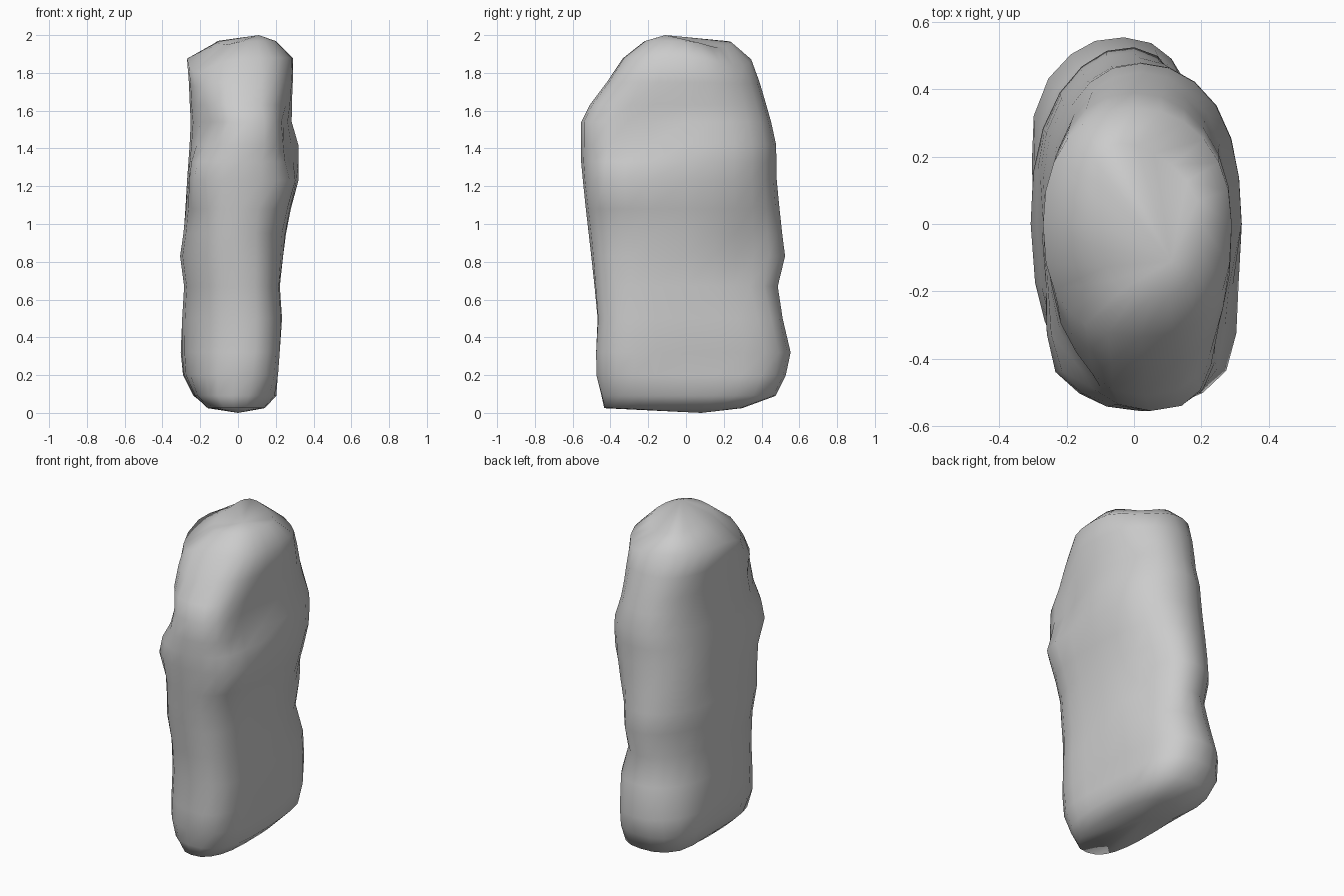
import bpy, bmesh, math
from mathutils import Vector

# Cross-sections: z, x min, x max, y min, y max, x of front tip, x of back tip
SECTIONS = [
    (0.025, -0.16, 0.14, -0.42, 0.29, -0.02, 0.00),
    (0.09, -0.23, 0.20, -0.43, 0.46, -0.03, -0.02),
    (0.20, -0.285, 0.20, -0.45, 0.52, -0.02, -0.03),
    (0.32, -0.295, 0.21, -0.455, 0.55, -0.01, -0.03),
    (0.50, -0.295, 0.23, -0.46, 0.51, 0.00, -0.01),
    (0.67, -0.285, 0.22, -0.48, 0.49, 0.00, -0.01),
    (0.83, -0.305, 0.24, -0.50, 0.53, 0.00, 0.00),
    (0.95, -0.285, 0.255, -0.515, 0.51, 0.00, 0.00),
    (1.08, -0.27, 0.28, -0.53, 0.49, 0.01, 0.01),
    (1.23, -0.265, 0.32, -0.545, 0.475, 0.02, 0.02),
    (1.33, -0.26, 0.32, -0.555, 0.475, 0.02, 0.02),
    (1.42, -0.255, 0.32, -0.555, 0.475, 0.04, 0.02),
    (1.54, -0.25, 0.285, -0.555, 0.45, 0.05, 0.02),
    (1.63, -0.255, 0.285, -0.51, 0.425, 0.03, 0.01),
    (1.75, -0.26, 0.29, -0.42, 0.39, 0.03, 0.00),
    (1.88, -0.27, 0.29, -0.335, 0.345, 0.02, 0.00),
    (1.97, -0.10, 0.20, -0.22, 0.24, 0.05, -0.04),
]
# Local swellings and hollows: centre, radius, outward amount, lift
LUMPS = [
    ((-0.27, 0.35, 0.36), 0.20, 0.035, 0),
    ((-0.22, 0.38, 0.10), 0.16, 0.05, 0),
    ((0.17, 0.42, 0.12), 0.15, 0.03, 0),
    ((-0.22, -0.38, 0.50), 0.22, -0.01, 0),
    ((0.18, -0.42, 0.22), 0.24, 0.05, 0),
    ((0.22, -0.42, 0.62), 0.20, 0.02, 0),
    ((-0.24, -0.42, 1.24), 0.13, 0.045, 0),
    ((-0.22, -0.46, 1.52), 0.13, -0.04, 0),
    ((0.22, 0.32, 1.36), 0.15, 0.012, 0),
    ((0.20, 0.36, 0.82), 0.19, -0.05, 0),
    ((-0.24, 0.32, 1.10), 0.25, 0.03, 0),
    ((0.27, -0.40, 1.22), 0.14, 0.04, 0),
    ((0.30, -0.30, 1.43), 0.15, -0.055, 0),
    ((-0.20, -0.22, 1.90), 0.14, 0, -0.08),
    ((0.16, 0.25, 1.95), 0.14, 0, -0.06),
]
N = 24


def signed_power(v, p):
    return math.copysign(abs(v) ** p, v)


def ring_point(sec, a):
    z, x0, x1, y0, y1, front_x, back_x = sec
    c, s = math.cos(a), math.sin(a)
    # Squarer front, rounder back
    p = 0.78 if s < 0 else 0.84 if z < 0.6 else 0.92
    u, v = signed_power(c, p), signed_power(s, p)
    tip = front_x if v < 0 else back_x
    mid = (x0 + x1) / 2
    cx = mid + (tip - mid) * v * v
    x = cx + u * (x1 - x0) / 2
    y = v * (y1 if v > 0 else -y0)
    co = Vector((x, y, z))
    out = Vector((c, s * 0.7, 0)).normalized()
    move = Vector()
    for centre, r, amount, lift in LUMPS:
        d = (co - Vector(centre)).length / r
        move += (out * amount + Vector((0, 0, lift))) * math.exp(-d * d)
    return co + move


# Stone body lofted through the sections
bm = bmesh.new()
rings = [[bm.verts.new(ring_point(s, 2 * math.pi * i / N)) for i in range(N)]
         for s in SECTIONS]
for a, b in zip(rings, rings[1:]):
    for i in range(N):
        j = (i + 1) % N
        bm.faces.new((a[i], a[j], b[j], b[i]))

# Domed crown and slightly bulging base
for ring, tip in ((rings[0], (0, 0.08, 0)), (rings[-1], (0.11, -0.11, 2.0))):
    t = bm.verts.new(tip)
    for i in range(N):
        bm.faces.new((ring[i], ring[(i + 1) % N], t))
bmesh.ops.recalc_face_normals(bm, faces=bm.faces)

mesh = bpy.data.meshes.new("standing_stone")
bm.to_mesh(mesh)
bm.free()
stone = bpy.data.objects.new("standing_stone", mesh)
bpy.context.collection.objects.link(stone)
bpy.context.view_layer.objects.active = stone
stone.select_set(True)
bpy.ops.object.shade_smooth()
